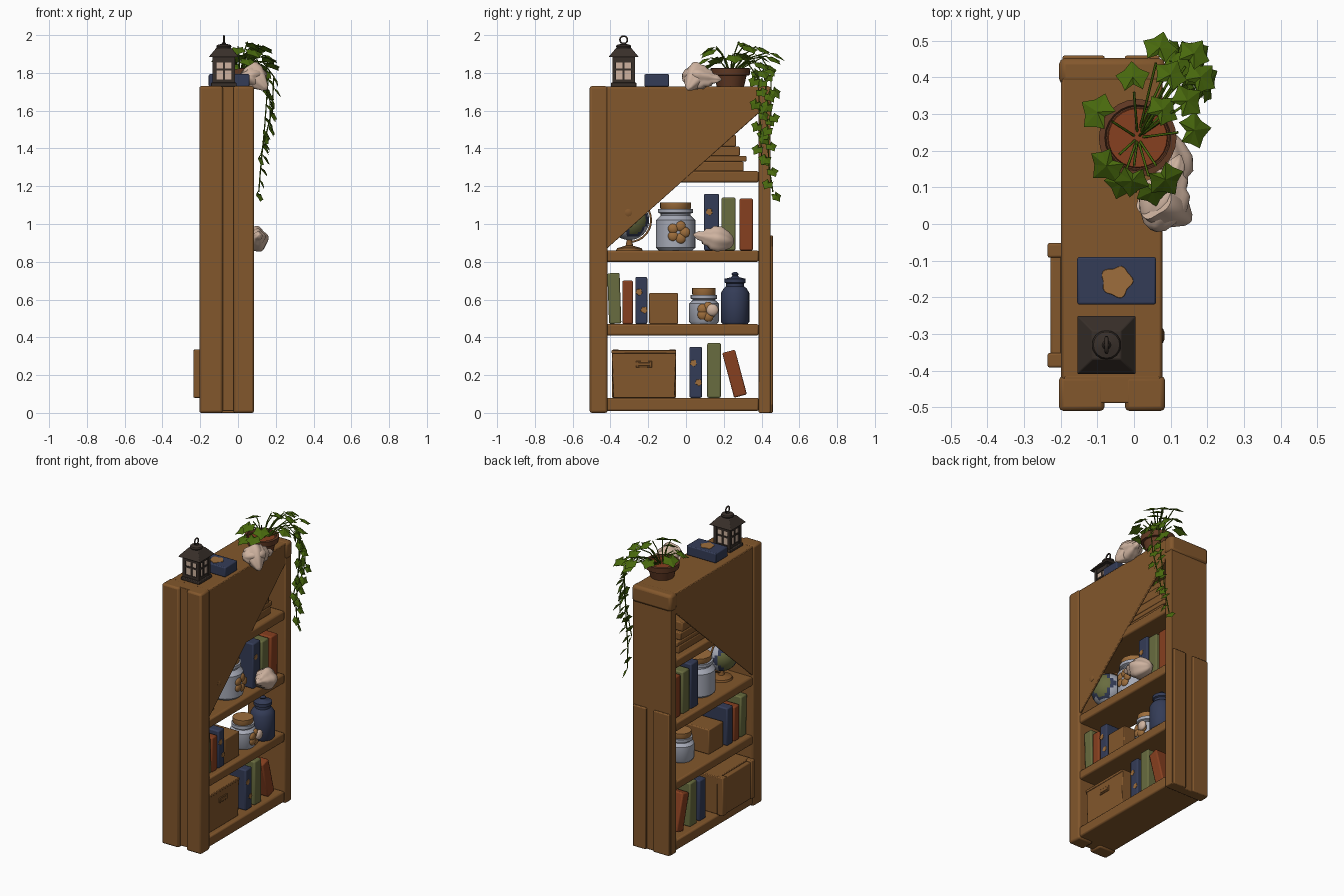
import bpy, bmesh, math, random
from math import sin, cos, pi, radians
from mathutils import Vector, Matrix

random.seed(4)
if "Cube" in bpy.data.objects:
    bpy.data.objects.remove(bpy.data.objects["Cube"], do_unlink=True)


def material(name, r, g, b):
    m = bpy.data.materials.new(name)
    m.use_nodes = True
    m.diffuse_color = (r, g, b, 1)
    bsdf = next(n for n in m.node_tree.nodes if n.type == 'BSDF_PRINCIPLED')
    bsdf.inputs["Base Color"].default_value = (r, g, b, 1)
    bsdf.inputs["Roughness"].default_value = 0.8
    return m


WOOD = material("warm wood", .225, .095, .025)
BLUE = material("navy blue", .034, .045, .095)
OLIVE = material("olive green", .14, .15, .05)
RUST = material("rust red", .24, .05, .014)
CREAM = material("shell cream", .62, .45, .35)
GLASS = material("pale glass", .38, .4, .47)
LEAF = material("leaf green", .065, .14, .004)
METAL = material("dark metal", .04, .029, .023)
CORK = material("cork tan", .34, .155, .045)
CLAY = material("brown clay", .125, .043, .018)


def finish(bm, name, mat, bevel=0.0, angle=40):
    bmesh.ops.recalc_face_normals(bm, faces=bm.faces)
    me = bpy.data.meshes.new(name)
    bm.to_mesh(me)
    bm.free()
    ob = bpy.data.objects.new(name, me)
    bpy.context.collection.objects.link(ob)
    me.materials.append(mat)
    bpy.ops.object.select_all(action='DESELECT')
    ob.select_set(True)
    bpy.context.view_layer.objects.active = ob
    bpy.ops.object.shade_smooth_by_angle(angle=radians(angle))
    if bevel:
        mod = ob.modifiers.new("soft_edges", 'BEVEL')
        mod.width, mod.segments = bevel, 2
    return ob


def box(name, x, y, z, mat=WOOD, bevel=.006, tilt=0):
    """Box from (min, max) ranges, tilted about its own x axis."""
    bm = bmesh.new()
    size = [b - a for a, b in (x, y, z)]
    mid = [(a + b) / 2 for a, b in (x, y, z)]
    bmesh.ops.create_cube(bm, size=1, matrix=Matrix.Translation(mid)
                          @ Matrix.Rotation(radians(tilt), 4, 'X') @ Matrix.Diagonal((*size, 1)))
    return finish(bm, name, mat, bevel)


def prism(name, profile, x0, x1, mat=WOOD, bevel=.004):
    """Extrude a (y, z) outline along x."""
    bm = bmesh.new()
    face = bm.faces.new([bm.verts.new((x0, y, z)) for y, z in profile])
    new = bmesh.ops.extrude_face_region(bm, geom=[face])["geom"]
    bmesh.ops.translate(bm, vec=(x1 - x0, 0, 0), verts=[v for v in new if isinstance(v, bmesh.types.BMVert)])
    return finish(bm, name, mat, bevel)


def lathe(name, profile, loc, mat, axis=(0, 0, 1), seg=24, ripple=0, angle=40):
    """Spin an (r, h) profile about an axis; ripple adds soft knobs."""
    bm = bmesh.new()
    rings = []
    for r, h in profile:
        ring = []
        for i in range(seg):
            a = 2 * pi * i / seg
            k = r * (1 + ripple * cos(5 * a) + ripple * .5 * sin(3 * a))
            ring.append(bm.verts.new((k * cos(a), k * sin(a), h)))
        rings.append(ring)
    for lo, hi in zip(rings, rings[1:]):
        for i in range(seg):
            bm.faces.new((lo[i], lo[i - 1], hi[i - 1], hi[i]))
    bm.faces.new(rings[0])
    bm.faces.new(rings[-1])
    turn = Vector((0, 0, 1)).rotation_difference(Vector(axis)).to_matrix().to_4x4()
    bm.transform(Matrix.Translation(loc) @ turn)
    return finish(bm, name, mat, angle=angle)


def ball(name, loc, r, mat, scale=(1, 1, 1)):
    bm = bmesh.new()
    bmesh.ops.create_uvsphere(bm, u_segments=32, v_segments=20, radius=r,
                              matrix=Matrix.Translation(loc) @ Matrix.Diagonal((*scale, 1)))
    return finish(bm, name, mat)


def tube(name, pts, r, mat, cyclic=False):
    cu = bpy.data.curves.new(name, 'CURVE')
    cu.dimensions, cu.bevel_depth, cu.bevel_resolution = '3D', r, 1
    sp = cu.splines.new('POLY')
    sp.points.add(len(pts) - 1)
    for p, co in zip(sp.points, pts):
        p.co = (*co, 1)
    sp.use_cyclic_u = cyclic
    cu.materials.append(mat)
    bpy.context.collection.objects.link(bpy.data.objects.new(name, cu))


# Bookcase frame: paired uprights, side panels, top and shelves
box("front_post_core", (-.19, .07), (-.488, -.415), (.01, 1.729), bevel=.003)
box("front_post_right", (-.205, -.08), (-.51, -.415), (0, 1.73), bevel=.012)
box("front_post_left", (-.025, .085), (-.51, -.415), (0, 1.73), bevel=.012)
box("back_post", (-.2, .08), (.385, .447), (0, 1.65))
box("back_post_cap", (-.205, .085), (.38, .453), (1.62, 1.73), bevel=.018)
for side, x in (("right", (-.195, -.08)), ("left", (-.025, .07))):
    box("back_batten_" + side, x, (.43, .46), (0, .94))
box("top_board", (-.197, .076), (-.43, .4), (1.69, 1.728))
for side, x in (("left", .064), ("right", -.199)):
    prism("slanted_panel_" + side, [(-.43, .86), (.4, 1.6), (.4, 1.722), (-.43, 1.722)], x, x + .014)
for i, top in enumerate((.08, .47, .86, 1.28)):
    box(f"shelf_{i}", (-.197, .076), (-.43, .385), (top - .06 - .01 * (i == 0), top), bevel=.01)
lathe("panel_knob", [(.02, 0), (.02, .006), (.01, .01)], (.073, -.305, 1.06), WOOD, (1, 0, 0), 12)

# Books: name, material, y range, z range, tilt
BOOKS = [("navy", BLUE, .018, .085, .08, .35, 0), ("olive", OLIVE, .112, .185, .08, .37, 0),
         ("rust", RUST, .222, .292, .085, .33, 15),
         ("olive", OLIVE, -.412, -.347, .472, .74, 2), ("rust", RUST, -.337, -.28, .47, .70, 0),
         ("navy", BLUE, -.268, -.205, .47, .72, 0),
         ("navy", BLUE, .095, .175, .86, 1.16, 0), ("olive", OLIVE, .188, .262, .86, 1.14, 0),
         ("rust", RUST, .283, .355, .86, 1.135, 0)]
for name, mat, y0, y1, z0, z1, tilt in BOOKS:
    box(name + "_book", (-.16, .045), (y0, y1), (z0, z1), mat, .008, tilt)
    if mat is BLUE:
        for f, dy in ((.3, .015), (.68, -.012)):
            lathe("book_emblem", [(.017, 0), (.016, .003)], (.044, (y0 + y1) / 2 + dy, z0 + f * (z1 - z0)),
                  CORK, (1, 0, 0), 30, .12)
for i, (y1, z0, z1) in enumerate([(.305, 1.28, 1.33), (.32, 1.33, 1.36), (.285, 1.36, 1.41), (.265, 1.41, 1.47)]):
    box(f"stacked_book_{i}", (-.16, .03), (-.01, y1), (z0, z1), WOOD)

# Crate with rim, rear strips and handle slot; small box above
prism("crate", [(-.385, .08), (-.06, .08), (-.052, .33), (-.393, .33)], -.2, .045)
for y in (-.372, -.072):
    box("crate_strip", (-.236, -.19), (y - .02, y + .02), (.08, .335))
box("crate_back", (-.228, -.19), (-.385, -.06), (.08, .325))
box("crate_rim", (-.2, .049), (-.394, -.052), (.315, .333), bevel=.004)
box("crate_handle", (.042, .05), (-.265, -.18), (.24, .275), WOOD, .003)
box("crate_handle_rim", (.042, .054), (-.255, -.19), (.248, .267), WOOD, .003)
box("small_box", (-.14, .04), (-.195, -.042), (.47, .635))


# Storage jars with treats against the glass
def jar(x, y, z, r, h, cookie):
    lathe("jar", [(r * .85, 0), (r, .015), (r, h * .8), (r * .75, h * .93), (r * .75, h * .97), (r * .88, h),
                  (r * .88, h + .02)], (x, y, z), GLASS)
    lathe("jar_cork", [(r * .65, 0), (r * .78, .02), (r * .78, .05)], (x, y, z + h + .005), CORK)
    for a in range(5):
        t = 2 * pi * a / 5
        dy, dz = .32 * r * cos(t), .32 * r * sin(t)
        ball("treat", (x + r * .92, y + dy + .015, z + h * .48 + dz), cookie, CORK, (.6, 1, 1))


jar(-.05, -.055, .86, .105, .2, .028)
jar(-.03, .095, .47, .08, .135, .028)
ball("pale_treat", (.055, .14, .545), .032, CREAM, (.6, 1, 1))
lathe("canister", [(.066, 0), (.075, .012), (.075, .165), (.06, .19), (.047, .2), (.047, .215), (.056, .22), (.056, .24),
                   (.022, .248), (.014, .256), (.02, .266), (.008, .276)], (0, .26, .47), BLUE)

# Globe on its stand, land and ice coloured by a wavy rule
GLOBE = Vector((-.05, -.3, 1.02))
globe = ball("globe", GLOBE, .105, BLUE)
globe.data.materials.append(OLIVE)
globe.data.materials.append(GLASS)
for p in globe.data.polygons:
    v = (p.center - GLOBE) / .105
    land = sin(4 * v.x - 2) + sin(5 * v.y) + cos(4 * v.z)
    if abs(v.z) > .85 or land < -.9:
        p.material_index = 2
    elif land > .3:
        p.material_index = 1
lathe("globe_stand", [(.07, 0), (.065, .012), (.02, .025), (.012, .06)], (-.05, -.3, .86), WOOD)
tube("globe_arc", [(-.05, -.3 + .115 * cos(a), 1.02 + .115 * sin(a))
                   for a in (-pi / 2 + pi * i / 14 for i in range(15))], .006, WOOD)

# Sea shells
CONE = [(.004, -.11), (.022, -.085), (.026, -.06), (.042, -.05), (.046, -.025), (.062, -.01), (.066, .03),
        (.05, .07), (.03, .1), (.01, .11)]
lathe("shelf_shell", CONE, (.095, .145, .922), CREAM, (-.15, 1, -.2), 40, .07, 80)
lathe("top_shell", CONE, (.09, .085, 1.775), CREAM, (-.35, -1, .1), 40, .08, 80)
lathe("top_shell_lip", [(.062, -.05), (.066, -.01), (.045, .04), (.02, .085), (.003, .1)],
      (.09, .05, 1.775), CREAM, (.75, -.5, -.75), 40, .06, 80)

# Book lying on top with a flat emblem
box("top_book", (-.155, .06), (-.22, -.09), (1.728, 1.793), BLUE, .006)
lathe("top_book_emblem", [(.042, 0), (.04, .004)], (-.047, -.157, 1.791), CORK, seg=40, ripple=.1)

# Lantern
LX, LY = -.075, -.33
box("lantern_base", (LX - .068, LX + .068), (LY - .068, LY + .068), (1.728, 1.748), METAL, .004)
box("lantern_light", (LX - .05, LX + .05), (LY - .05, LY + .05), (1.745, 1.885), CREAM, 0)


def lantern_bar(x, y, hx, hy, z0, z1):
    box("lantern_bar", (x - hx, x + hx), (y - hy, y + hy), (z0, z1), METAL, 0)


for sx in (-1, 1):
    x, y = LX + sx * .05, LY + sx * .05
    for sy in (-1, 1):
        lantern_bar(x, LY + sy * .05, .01, .01, 1.745, 1.89)
    for z, h in ((1.755, .01), (1.818, .005), (1.872, .016)):
        lantern_bar(x, LY, .006, .052, z - h, z + h)
        lantern_bar(LX, y, .052, .006, z - h, z + h)
    lantern_bar(x, LY, .005, .005, 1.745, 1.885)
    lantern_bar(LX, y, .005, .005, 1.745, 1.885)
bm = bmesh.new()
bmesh.ops.create_cone(bm, cap_ends=True, segments=4, radius1=.114, radius2=.055, depth=.05,
                      matrix=Matrix.Translation((LX, LY, 1.908)) @ Matrix.Rotation(pi / 4, 4, 'Z'))
finish(bm, "lantern_roof", METAL, .003)
lathe("lantern_cap", [(.036, 0), (.04, .012), (.036, .02), (.012, .026), (.008, .034)], (LX, LY, 1.928), METAL, seg=16)
tube("lantern_ring", [(LX, LY + .02 * cos(2 * pi * i / 16), 1.975 + .02 * sin(2 * pi * i / 16)) for i in range(16)],
     .005, METAL, True)

# Potted ivy
POT = Vector((.01, .235, 1.728))
lathe("plant_pot", [(.072, 0), (.086, .058), (.102, .06), (.106, .096), (.09, .098), (.086, .08)], POT, CLAY)
lathe("pot_soil", [(.086, .07), (.08, .086)], POT, RUST)
leaves = bmesh.new()
LOBES = [.35, .9, .72, 1.05, .78, 1.2, .78, 1.05, .72, .9]


def add_leaf(base, direction, normal, size):
    """Five-lobed leaf with a raised middle, tip along direction."""
    d = Vector(direction).normalized()
    n = (Vector(normal) - d * Vector(normal).dot(d)).normalized()
    s = d.cross(n)
    mid = Vector(base) + d * size * .5
    centre = leaves.verts.new(mid + n * size * .15)
    rim = []
    for i, r in enumerate(LOBES):
        a = pi + 2 * pi * i / len(LOBES)
        rim.append(leaves.verts.new(mid + size * .58 * r * (d * cos(a) + s * sin(a))))
    for i in range(len(rim)):
        leaves.faces.new((centre, rim[i - 1], rim[i]))


# Crown leaves, each on an arched stem
CROWN = [(.06, .44, 1.91), (.14, .43, 1.89), (.15, .37, 1.86), (.08, .37, 1.94), (.0, .36, 1.9), (.11, .31, 1.95),
         (-.06, .28, 1.91), (-.04, .19, 1.89), (.06, .16, 1.93), (.04, .13, 1.88), (.12, .25, 1.9),
         (.0, .16, 1.94), (.05, .28, 1.965), (.1, .4, 1.85), (-.02, .15, 1.85)]
for tip in CROWN:
    tip = Vector(tip)
    out = (tip - POT) * Vector((1, 1, 0))
    root = POT + Vector((0, 0, .08)) + out * .12
    arch = (root + tip) / 2 + Vector((0, 0, .025))
    tube("ivy_stem", [root, arch, tip], .0035, LEAF)
    out.normalize()
    add_leaf(tip, out + Vector((0, 0, -.55)), out * .5 + Vector((0, 0, 1)), random.uniform(.08, .095))

# Trailing vines with alternating leaves
VINES = [[(.03, .26, 1.81), (.1, .36, 1.87), (.16, .42, 1.77), (.14, .43, 1.5), (.12, .44, 1.3), (.11, .46, 1.17)],
         [(.03, .25, 1.81), (.13, .32, 1.86), (.19, .38, 1.78), (.18, .39, 1.6), (.12, .4, 1.36)],
         [(.02, .27, 1.81), (.08, .4, 1.88), (.13, .45, 1.8), (.17, .45, 1.65), (.17, .45, 1.52)]]
for path in VINES:
    path = [Vector(p) for p in path]
    tube("hanging_vine", path, .0035, LEAF)
    flip = 1
    for a, b in zip(path[1:], path[2:]):
        steps = max(1, round((b - a).length / .07))
        for i in range(steps):
            p = a.lerp(b, (i + 1) / steps)
            add_leaf(p, (.2 + random.uniform(-.3, .4), flip * .5, -.7), (.7, random.uniform(-.2, .4), .6),
                     random.uniform(.055, .068))
            flip = -flip
finish(leaves, "ivy_leaves", LEAF, angle=0)
